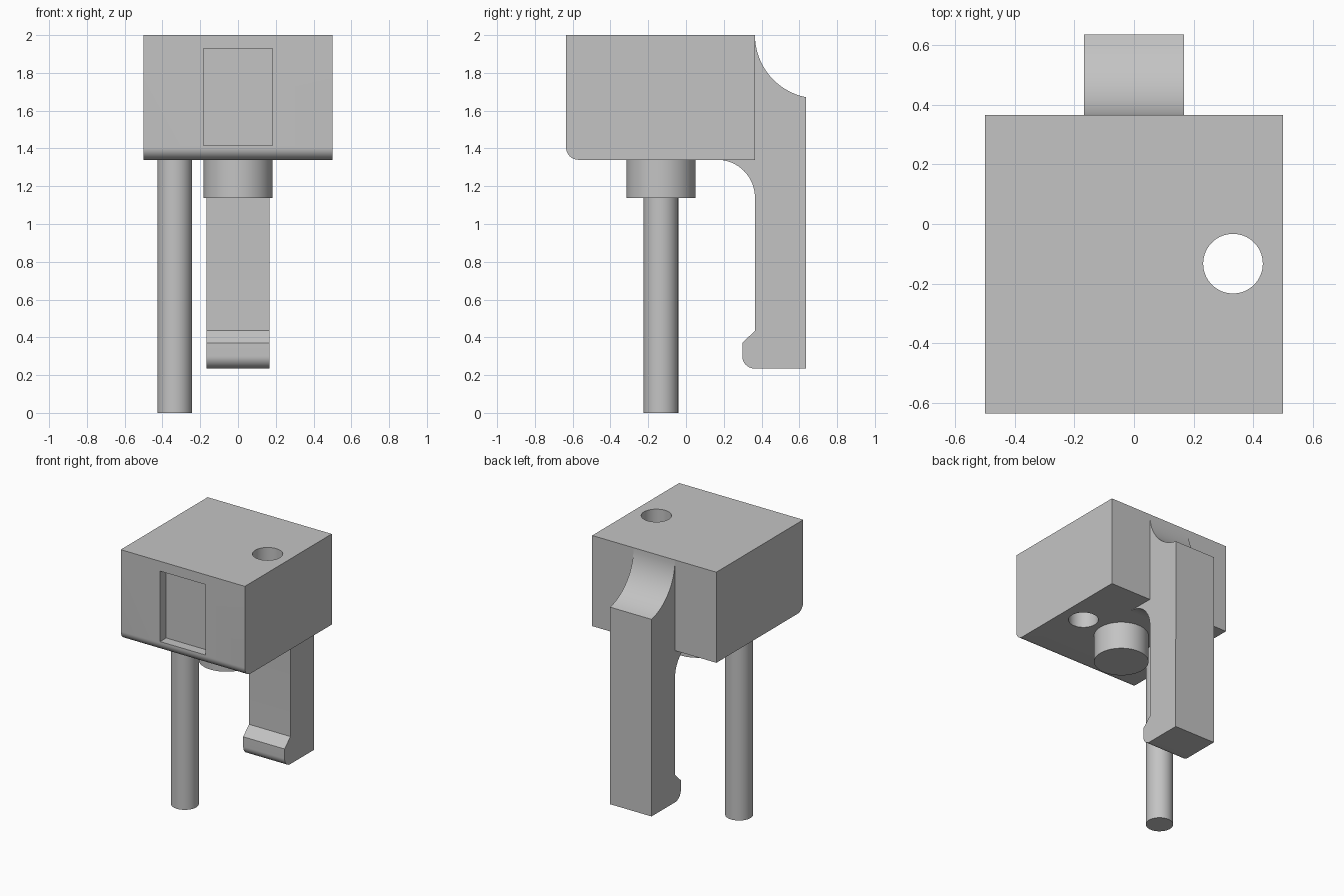
import bpy, bmesh
from math import cos, sin, radians

cube = bpy.data.objects.get("Cube")
if cube:
    bpy.data.objects.remove(cube, do_unlink=True)

GREY = (0.55, 0.55, 0.55, 1)
grey = bpy.data.materials.new("plain grey")
grey.use_nodes = True
grey.diffuse_color = GREY
grey.node_tree.nodes["Principled BSDF"].inputs["Base Color"].default_value = GREY


def arc(cy, cz, r, start, end, steps=16):
    """Points on a circle in the side plane, angles in degrees."""
    angles = [radians(start + (end - start) * i / steps) for i in range(steps + 1)]
    return [(cy + r * cos(a), cz + r * sin(a)) for a in angles]


def extrude_profile(name, points, half_width):
    """Side profile (y, z) extruded symmetrically along x."""
    bm = bmesh.new()
    face = bm.faces.new([bm.verts.new((-half_width, y, z)) for y, z in points])
    new = bmesh.ops.extrude_face_region(bm, geom=[face])["geom"]
    verts = [v for v in new if isinstance(v, bmesh.types.BMVert)]
    bmesh.ops.translate(bm, verts=verts, vec=(2 * half_width, 0, 0))
    bmesh.ops.recalc_face_normals(bm, faces=bm.faces)
    mesh = bpy.data.meshes.new(name)
    bm.to_mesh(mesh)
    bm.free()
    obj = bpy.data.objects.new(name, mesh)
    bpy.context.collection.objects.link(obj)
    mesh.materials.append(grey)
    return obj


def cylinder(name, x, y, radius, bottom, top):
    bpy.ops.mesh.primitive_cylinder_add(vertices=64, radius=radius, depth=top - bottom,
                                        location=(x, y, (bottom + top) / 2))
    obj = bpy.context.object
    obj.name = name
    obj.data.materials.append(grey)
    return obj


def activate(obj):
    bpy.ops.object.select_all(action='DESELECT')
    obj.select_set(True)
    bpy.context.view_layer.objects.active = obj


def cut(obj, cutter):
    cutter.hide_render = True
    mod = obj.modifiers.new("cut", 'BOOLEAN')
    mod.operation = 'DIFFERENCE'
    mod.solver = 'EXACT'
    mod.object = cutter
    activate(obj)
    bpy.ops.object.modifier_apply(modifier=mod.name)
    bpy.data.objects.remove(cutter, do_unlink=True)


FRONT, BACK, BASE, TOP = -0.635, 0.365, 1.34, 2.0
PIN_Y = -0.133

# Housing block with a rounded lower front edge
r = 0.065
block = extrude_profile(
    "housing_block",
    [(BACK, BASE), (BACK, TOP), (FRONT, TOP)] + arc(FRONT + r, BASE + r, r, 180, 270),
    0.5)

# Shallow front recess and vertical through hole
recess = extrude_profile("recess_cutter", [(FRONT - 0.1, 1.415), (FRONT + 0.07, 1.415),
                                           (FRONT + 0.07, 1.928), (FRONT - 0.1, 1.928)], 0.183)
cut(block, recess)
cut(block, cylinder("hole_cutter", 0.332, PIN_Y, 0.1, 1.2, 2.1))

# Latch arm: scooped shoulder, hooked foot and fillet beneath the block
foot = 0.235
arm = extrude_profile(
    "latch_arm",
    [(0.635, foot)]
    + arc(0.70, TOP, 0.335, 259, 180)
    + [(0.30, 1.9), (0.165, 1.42)]
    + arc(0.165, 1.14, 0.2, 90, 0)
    + [(BACK, 0.435), (0.298, 0.37)]
    + arc(0.363, foot + 0.065, 0.065, 180, 270),
    0.167)

# Long pin and short boss, seated slightly into the block
pin = cylinder("long_pin", -0.335, PIN_Y, 0.092, 0, BASE + 0.02)
boss = cylinder("short_boss", 0, PIN_Y, 0.183, 1.138, BASE + 0.02)

for part in (block, arm, pin, boss):
    activate(part)
    bpy.ops.object.shade_smooth_by_angle(angle=radians(30))
